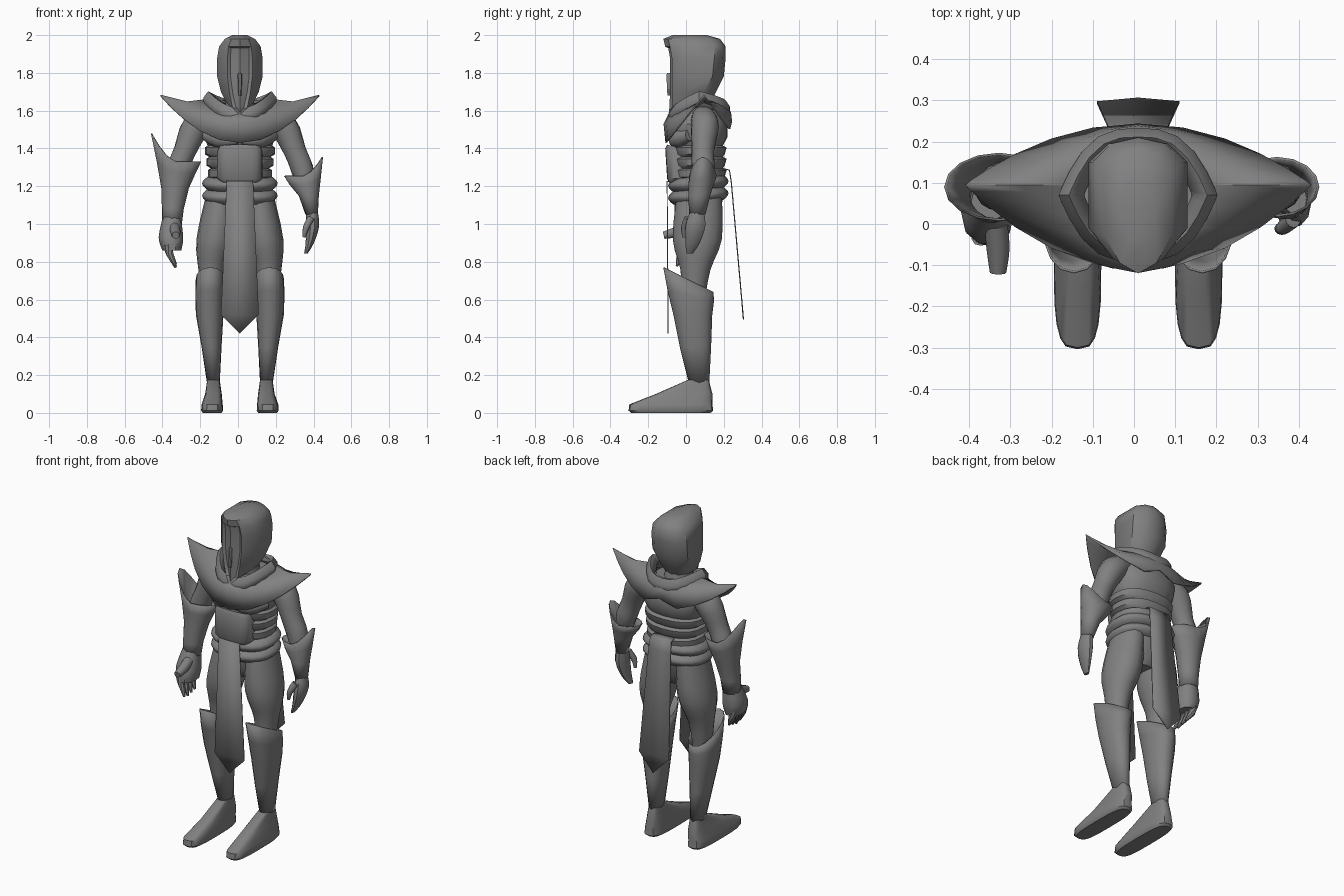
import bpy, bmesh, math
from mathutils import Vector

if "Cube" in bpy.data.objects:
    bpy.data.objects.remove(bpy.data.objects["Cube"])

grey = bpy.data.materials.new("mid grey")
grey.use_nodes = True
grey.diffuse_color = (0.22, 0.22, 0.22, 1)
grey.node_tree.nodes["Principled BSDF"].inputs["Base Color"].default_value = grey.diffuse_color
MID = 0.01  # body centre line


def finish(name, bm, thickness=0.0):
    """Turn the bmesh into a smooth object that keeps its hard edges."""
    bmesh.ops.recalc_face_normals(bm, faces=bm.faces)
    mesh = bpy.data.meshes.new(name)
    bm.to_mesh(mesh)
    bm.free()
    mesh.materials.append(grey)
    mesh.shade_smooth()
    mesh.set_sharp_from_angle(angle=math.radians(40))
    part = bpy.data.objects.new(name, mesh)
    bpy.context.collection.objects.link(part)
    if thickness:
        modifier = part.modifiers.new("thickness", "SOLIDIFY")
        modifier.thickness = thickness
        modifier.offset = 0


def bridge(rings, caps=True):
    """Skin a row of rings that have the same number of points."""
    bm = bmesh.new()
    rows = [[bm.verts.new(point) for point in ring] for ring in rings]
    for low, high in zip(rows, rows[1:]):
        for i in range(len(low)):
            bm.faces.new((low[i - 1], low[i], high[i], high[i - 1]))
    if caps:
        bm.faces.new(rows[0])
        bm.faces.new(rows[-1])
    return bm


def refine(keys, steps=3):
    """Run a smooth curve through rows of numbers."""
    keys = [Vector(key) for key in keys]
    fine = []
    for i in range(len(keys) - 1):
        a, b = keys[i], keys[i + 1]
        before = (b - keys[max(i - 1, 0)]) / 2
        after = (keys[min(i + 2, len(keys) - 1)] - a) / 2
        for k in range(steps):
            t = k / steps
            ease = t * t * (3 - 2 * t)
            fine.append(a.lerp(b, ease) + before * (t * (1 - t) ** 2) - after * (t * t * (1 - t)))
    return fine + [keys[-1]]


def loft(name, sections, side=1, sides=16, power=1.0, caps=True, thickness=0.0):
    """Sections: x, y, z, half width, half depth, then outer rise and front rise."""
    rings = []
    for x, y, z, width, depth, *rises in sections:
        outer, front = rises or (0, 0)
        ring = []
        for i in range(sides):
            angle = math.tau * i / sides
            c, s = math.cos(angle), math.sin(angle)
            across = math.copysign(abs(c) ** power, c)
            along = math.copysign(abs(s) ** power, s)
            ring.append((MID + side * (x + width * across), y + depth * along,
                         z + outer * max(0, c) ** 1.6 - front * along))
        rings.append(ring)
    finish(name, bridge(rings, caps), thickness)


def tube(name, path, side=1, sides=10):
    """Round limb along points of x, y, z, radius."""
    path = refine(path)
    points = [Vector((MID + side * p[0], p[1], p[2])) for p in path]
    rings = []
    for i, point in enumerate(points):
        heading = points[min(i + 1, len(points) - 1)] - points[max(i - 1, 0)]
        turn = heading.to_track_quat('Z', 'Y')
        rings.append([])
        for k in range(sides):
            angle = math.tau * k / sides
            spoke = Vector((math.cos(angle), math.sin(angle), 0)) * path[i][3]
            rings[-1].append(point + turn @ spoke)
    finish(name, bridge(rings))


def mirrored(half):
    """Complete a ring whose half runs from front centre to back centre."""
    full = half + [(-x, y, z) for x, y, z in half[-2:0:-1]]
    return [(x + MID, y, z) for x, y, z in full]


def lens(width, tip_y, front, back, front_z, tip_z, back_z, notch=0.0, power=2):
    """Ring with two side tips, bowed to the front and to the back."""
    steps = [math.sin(math.pi / 2 * i / 6) for i in range(7)]
    half = [(width * t, tip_y - front * (1 - t ** power), front_z + (tip_z - front_z) * t * t)
            for t in steps]
    half += [(width * t, tip_y + back * (1 - t ** power),
              back_z + (tip_z - back_z) * t * t + (0 if t else notch))
             for t in steps[-2::-1]]
    return mirrored(half)


# Hood with a sunken face opening: height, half width, front, back
rings = []
for z, width, front, back in [(1.64, .07, -.1, .13), (1.7, .1, -.1, .16), (1.78, .12, -.1, .2),
                              (1.88, .12, -.1, .21), (1.94, .11, -.11, .21),
                              (1.98, .08, -.12, .18), (2, .04, -.07, .11)]:
    dip = max(0, 1.73 - z) * .7
    rings.append(mirrored([(0, front, z - dip), (width * .55, front + .025, z - dip * .4),
                           (width, front + .09, z), (width, back - .06, z),
                           (width * .6, back - .015, z), (0, back, z)]))
bm = bridge(rings)
bmesh.ops.recalc_face_normals(bm, faces=bm.faces)
opening = [face for face in bm.faces if len(face.verts) == 4
           and face.calc_center_median().y < -.08 and face.calc_center_median().z < 1.95]
bmesh.ops.inset_region(bm, faces=opening, thickness=.012, depth=-.015)
finish("hood", bm)
loft("nose_ridge", [(0, -.09, 1.68, .008, .01), (0, -.09, 1.79, .012, .016),
                    (0, -.09, 1.8, .006, .01)], sides=6)
loft("neck", [(0, .06, 1.55, .09, .1), (0, .05, 1.68, .07, .08)])

# Shoulder mantle from hem to neck line, and the rolled collar on it
mantle = [lens(.42, .095, .2, .145, 1.43, 1.68, 1.49, notch=.05),
          lens(.28, .095, .21, .14, 1.53, 1.645, 1.59),
          lens(.15, .095, .18, .1, 1.59, 1.66, 1.65)]
finish("shoulder_mantle", bridge(mantle, caps=False), .008)
collar = [lens(.19 * size, .07, .16 * size, .16 * size, 1.56 + lift, 1.65 + lift, 1.6 + lift, power=3)
          for size, lift in ((1, -.03), (1, .02), (.88, .05), (.7, .02))]
finish("collar", bridge(collar, caps=False), .006)

# Torso with rib folds
torso = [(0, .07, 1.15, .16, .12), (0, .07, 1.24, .16, .12)]
for i in range(3):
    z, width = 1.25 + i * .06, .17 + i * .008
    torso += [(0, .07, z, width, .135), (0, .07, z + .035, width, .145),
              (0, .07, z + .045, width - .015, .125)]
torso += [(0, .07, 1.46, .19, .15), (0, .07, 1.53, .2, .15), (0, .07, 1.62, .13, .11)]
loft("torso", torso, sides=20, power=.85)

# Abdomen plate, belt rolls and pelvis
loft("abdomen_plate", [(0, -.02, 1.22, .1, .07), (0, -.02, 1.24, .12, .08),
                       (0, -.02, 1.38, .12, .09, 0, .02), (0, -.02, 1.4, .11, .08, 0, .02)],
     sides=20, power=.55)
for belt_z in (1.15, 1.215):
    roll = []
    for i in range(-3, 4):
        bulge = .03 * math.cos(i * math.pi / 6)
        roll.append((0, .065, belt_z + i * .012, .17 + bulge, .13 + bulge, 0, -.012))
    loft("belt_roll", roll, sides=20, power=.85)
loft("pelvis", [(0, .06, .98, .07, .07), (0, .06, 1.05, .16, .12), (0, .07, 1.16, .18, .13)])

for side, word in ((-1, "right"), (1, "left")):
    # Chest and legs
    tube(word + "_chest_muscle", [(.01, -.07, 1.44, .02), (.1, -.04, 1.45, .05),
                                  (.18, .02, 1.47, .03)], side)
    loft(word + "_thigh", refine([(.15, .04, .6, .05, .06), (.15, .05, .76, .07, .08),
                                  (.13, .06, .92, .1, .13), (.1, .07, 1.15, .08, .12)]), side)
    loft(word + "_boot", [(.14, .07, .15, .03, .05), (.15, .05, .35, .05, .08),
                          (.16, .036, .52, .07, .1), (.16, .025, .62, .073, .12, 0, .03),
                          (.156, .013, .705, .075, .13, 0, .065)],
         side, power=.9, caps=False, thickness=.006)
    loft(word + "_foot", [(.147, -.08, 0, .05, .21), (.147, -.08, .012, .058, .224),
                          (.147, -.08, .045, .056, .22), (.14, -.01, .1, .044, .15),
                          (.14, .066, .175, .033, .055)], side, sides=20, power=.6)
    # Upper arm, starting under the mantle
    tube(word + "_upper_arm", [(.14, .09, 1.57, .06), (.23, .1, 1.52, .075),
                               (.29, .09, 1.39, .06), (.33, .09, 1.29, .06),
                               (.35, .08, 1.2, .045)], side, sides=14)

# Left forearm and open hand
loft("left_gauntlet", [(.38, .06, 1.05, .03, .04), (.365, .07, 1.15, .05, .055),
                       (.345, .08, 1.21, .08, .064, .03, 0), (.337, .09, 1.255, .1, .07, .1, 0)],
     caps=False, thickness=.006)
loft("left_hand", refine([(.38, .06, 1.08, .03, .035), (.385, .05, .99, .035, .055),
                          (.37, .035, .9, .022, .04), (.35, .02, .845, .01, .018)]), sides=10)
tube("left_thumb", [(.375, .01, 1.03, .02), (.35, -.01, .98, .017), (.34, -.01, .93, .009)])

# Right forearm and half closed hand
loft("right_gauntlet", [(.36, .055, 1, .05, .05), (.355, .06, 1.08, .055, .055),
                        (.343, .075, 1.19, .07, .065), (.337, .085, 1.27, .1, .075, .06, 0),
                        (.338, .09, 1.33, .13, .08, .15, 0)], -1, caps=False, thickness=.006)
loft("right_hand", refine([(.36, .055, 1.05, .045, .045), (.365, .03, .93, .065, .075),
                           (.36, .02, .86, .05, .07)]), -1, sides=10, power=.85)
for i in range(4):
    y = .07 - i * .034
    tube("right_finger", [(.385, y, .89, .021), (.37, y, .84, .02),
                          (.34, y - .016, .77 + abs(i - 2) * .008, .007)], -1, sides=8)
tube("right_thumb", [(.345, 0, .98, .028), (.34, -.06, .955, .028), (.34, -.118, .94, .02)], -1)


def cloth(name, rows, tip):
    """Hanging strip from rows of half width, y, z, ending in a point."""
    bm = bmesh.new()
    edges = [[bm.verts.new((MID + width * k, y, z)) for k in (-1, 1)] for width, y, z in rows]
    for upper, lower in zip(edges, edges[1:]):
        bm.faces.new((upper[0], upper[1], lower[1], lower[0]))
    bm.faces.new((edges[-1][0], edges[-1][1], bm.verts.new((MID, *tip))))
    finish(name, bm, .006)


# Front and back loincloth panels
cloth("front_loincloth", [(.07, -.04, 1.235), (.07, -.1, 1.225), (.1, -.095, .52)], (-.095, .42))
cloth("back_loincloth", [(.065, .19, 1.295), (.07, .23, 1.285), (.075, .24, 1.22),
                         (.1, .295, .6)], (.304, .495))
